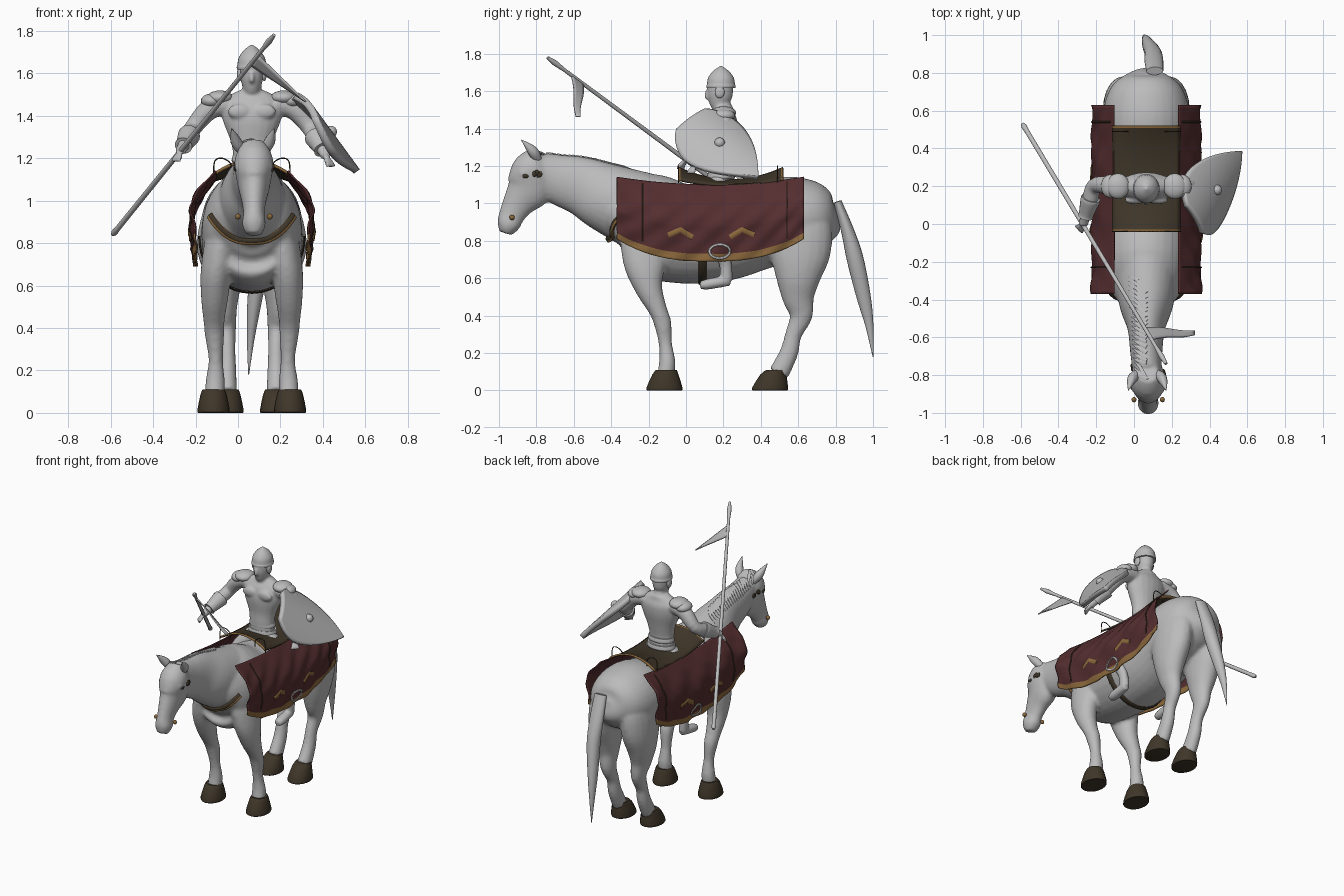
import bpy, bmesh, math
from mathutils import Vector

if "Cube" in bpy.data.objects:
    bpy.data.objects.remove(bpy.data.objects["Cube"])

CX = 0.065                      # centre line of horse and rider
SIDES = ((-1, "right"), (1, "left"))
X, Y, Z = Vector((1, 0, 0)), Vector((0, 1, 0)), Vector((0, 0, 1))


def material(name, rgb):
    m = bpy.data.materials.new(name)
    m.use_nodes = True
    m.diffuse_color = (*rgb, 1)
    m.node_tree.nodes["Principled BSDF"].inputs["Base Color"].default_value = (*rgb, 1)
    return m


grey = material("pale grey", (0.5, 0.5, 0.5))
red = material("dark red cloth", (0.09, 0.027, 0.029))
gold = material("dull gold", (0.26, 0.14, 0.045))
brown = material("dark brown leather", (0.05, 0.037, 0.022))


def resample(rows, steps):
    """Catmull-Rom interpolation of rows of numbers."""
    rows = [Vector(r) for r in rows]
    out = []
    for i in range(len(rows) - 1):
        a, b = rows[i], rows[i + 1]
        p, q = rows[max(i - 1, 0)], rows[min(i + 2, len(rows) - 1)]
        for k in range(steps):
            t = k / steps
            out.append(0.5 * (2 * a + (b - p) * t + (2 * p - 5 * a + 4 * b - q) * t * t
                              + (3 * a - p - 3 * b + q) * t ** 3))
    return out + [rows[-1]]


def tube(bm, rows, steps=4, n=20, hint=X, axis=None, s=1, cx=CX):
    """Capped tube of elliptical rings; rows are offset, y, z, side radius, other radius."""
    rows = resample(rows, steps)
    pts = [Vector((cx + s * r[0], r[1], r[2])) for r in rows]
    rings = []
    for i, (p, r) in enumerate(zip(pts, rows)):
        t = axis or (pts[min(i + 1, len(pts) - 1)] - pts[max(i - 1, 0)]).normalized()
        side = (hint - hint.dot(t) * t).normalized()
        up = t.cross(side)
        angles = [2 * math.pi * k / n for k in range(n)]
        rings.append([bm.verts.new(p + side * math.cos(a) * max(r[3], .001)
                                   + up * math.sin(a) * max(r[4], .001)) for a in angles])
    for a, b in zip(rings, rings[1:]):
        for k in range(n):
            bm.faces.new((a[k], a[(k + 1) % n], b[(k + 1) % n], b[k]))
    bm.faces.new(rings[0])
    bm.faces.new(rings[-1])


def sheet(bm, func, nu, nv, rule=lambda u, v: 0):
    """Grid surface from func(u, v), coloured by rule."""
    g = [[bm.verts.new(func(i / nu, j / nv)) for j in range(nv + 1)] for i in range(nu + 1)]
    for i in range(nu):
        for j in range(nv):
            f = bm.faces.new((g[i][j], g[i + 1][j], g[i + 1][j + 1], g[i][j + 1]))
            f.material_index = rule((i + .5) / nu, (j + .5) / nv)


def ball(bm, centre, size):
    made = bmesh.ops.create_uvsphere(bm, u_segments=20, v_segments=12, radius=1)["verts"]
    for v in made:
        v.co = Vector(centre) + Vector(a * b for a, b in zip(v.co, size))


def finish(name, bm, *mats, voxel=0, thick=0):
    bmesh.ops.recalc_face_normals(bm, faces=bm.faces)
    me = bpy.data.meshes.new(name)
    bm.to_mesh(me)
    bm.free()
    ob = bpy.data.objects.new(name, me)
    bpy.context.collection.objects.link(ob)
    if voxel:
        m = ob.modifiers.new("fuse", "REMESH")
        m.mode, m.voxel_size = "VOXEL", voxel
        m = ob.modifiers.new("soften", "SMOOTH")
        m.factor, m.iterations = 0.5, 5
        bpy.context.view_layer.update()
        dg = bpy.context.evaluated_depsgraph_get()
        me = bpy.data.meshes.new_from_object(ob.evaluated_get(dg))
        ob.modifiers.clear()
        ob.data = me
    for m in mats:
        me.materials.append(m)
    if thick:
        m = ob.modifiers.new("thickness", "SOLIDIFY")
        m.thickness, m.offset = thick, 0
    bpy.ops.object.select_all(action="DESELECT")
    ob.select_set(True)
    bpy.context.view_layer.objects.active = ob
    bpy.ops.object.shade_smooth_by_angle(angle=math.radians(40))
    return ob


# Horse: trunk, neck, head and legs fused into one skin
bm = bmesh.new()
tube(bm, [(0, -.43, .86, .05, .05), (0, -.4, .88, .14, .15), (0, -.33, .9, .2, .23),
          (0, -.2, .88, .232, .28), (0, 0, .83, .24, .26), (0, .2, .835, .245, .25),
          (0, .4, .88, .24, .23), (0, .55, .915, .232, .23), (0, .66, .925, .215, .205),
          (0, .74, .925, .175, .165), (0, .79, .925, .11, .11), (0, .815, .93, .04, .05)], n=32)
tube(bm, [(0, -.2, .94, .18, .22), (0, -.42, 1.03, .145, .185), (0, -.55, 1.09, .1, .158),
          (0, -.68, 1.13, .085, .135), (.005, -.79, 1.18, .075, .1)], n=28)
tube(bm, [(.01, -.79, 1.27, .055, .05), (.01, -.825, 1.19, .092, .105), (.01, -.835, 1.09, .08, .125),
          (.01, -.89, 1.01, .06, .09), (.01, -.93, .94, .05, .07), (.01, -.95, .885, .056, .062),
          (.01, -.965, .84, .035, .035)], n=24)
for s, _ in SIDES:
    tube(bm, [(.1, -.22, .95, .05, .07), (.13, -.22, .85, .08, .13), (.165, -.22, .68, .075, .115),
              (.175, -.2, .55, .065, .075), (.178, -.15, .43, .05, .05), (.175, -.125, .36, .045, .047),
              (.17, -.11, .25, .034, .036), (.172, -.1, .15, .046, .044), (.175, -.11, .08, .046, .046)], s=s)
    tube(bm, [(.08, .62, 1.0, .05, .08), (.11, .61, .9, .1, .165), (.13, .61, .74, .1, .165),
              (.135, .6, .6, .085, .12), (.13, .6, .5, .062, .088), (.12, .615, .4, .046, .062),
              (.115, .575, .3, .038, .045), (.115, .55, .2, .042, .05), (.115, .495, .09, .046, .055)], s=s)
    ball(bm, (CX + .01 + s * .068, -.865, 1.16), (.025, .03, .022))
horse = finish("horse_body", bm, grey, voxel=.012)


def snap(p, gap=.004):
    _, co, normal, _ = horse.closest_point_on_mesh(Vector(p))
    return co + normal * gap


# Ears, hooves, eyes and bit knobs
for s, side in SIDES:
    bm = bmesh.new()
    tube(bm, [(.05, -.79, 1.23, .02, .022), (.08, -.82, 1.28, .026, .028), (.1, -.88, 1.34, .002, .002)],
         s=s, n=12, cx=CX + .005)
    finish(side + "_ear", bm, grey)
    for part, off, y, toe in (("front", .18, -.105, -.115), ("hind", .115, .485, .45)):
        bm = bmesh.new()
        tube(bm, [(off, y, .11, .052, .055), (off, (y + toe) / 2, .085, .062, .07),
                  (off, toe, .015, .076, .096), (off, toe, 0, .073, .093)], steps=2, axis=-Z, s=s)
        finish(f"{part}_{side}_hoof", bm, brown)
    bm = bmesh.new()
    ball(bm, snap((CX + .01 + s * .15, -.865, 1.135), -.002), (.008, .018, .011))
    for k in range(4):
        ball(bm, snap((CX + .01 + s * .15, -.8 + .014 * k, 1.155 + .008 * math.sin(k * 2)), 0),
             (.008, .012, .016))
    finish(side + "_eye", bm, brown)
    bm = bmesh.new()
    ball(bm, (CX + .01 + s * .075, -.93, .925), (.013, .014, .014))
    finish(side + "_bit_knob", bm, gold)

# Tail and mane
bm = bmesh.new()
tube(bm, [(.045, .81, 1.01, .045, .022), (.04, .865, .85, .05, .035), (.035, .905, .7, .045, .045),
          (.01, .95, .5, .032, .038), (-.005, .98, .35, .018, .022), (-.015, 1, .18, .002, .002)])
finish("tail", bm, grey)
bm = bmesh.new()
for i in range(22):
    y = -.8 + i * .024
    top = snap((CX, y, 1.5), .002)
    low = snap((CX - .11, y + .02, top.z - .05), .003)
    mid = snap((CX - .06, y + .005, top.z), .005)
    tube(bm, [(*top, .006, .012), (*mid, .006, .01), (*low, .001, .001)], cx=0, hint=Z, n=6, steps=2)
finish("mane", bm, grey)


# Cloth panels with gilt hems, straps, chevrons and rings
def drape(s, y, v, gap=0.0):
    u = y + .37
    k = (2 * u - 1) ** 2
    low = .69 + .12 * abs(2 * u - 1) ** 2.6
    off = .17 + .115 * math.sin(min(v / .55, 1) * math.pi / 2) - .02 * max(0, v - .55) / .45
    off += .009 * math.sin(y * 31 + v * 5) * math.sin(v * 13 + y * 6) * min(1, 4 * v)
    top = 1.1 + .04 * k
    return Vector((CX + s * (off + gap), y, top + (low - top) * v))


def plate(name, s, path, mat, width):
    bm = bmesh.new()
    rows = [(*drape(s, y, v, .007), .004, width) for y, v in path]
    tube(bm, rows, steps=1, n=8, cx=0)
    finish(name, bm, mat)


for s, side in SIDES:
    bm = bmesh.new()
    sheet(bm, lambda u, v: drape(s, u - .37, v), 64, 40, lambda u, v: int(v > .89))
    finish(side + "_cloth_panel", bm, red, gold, thick=.008)
    for name, y in (("front", -.23), ("rear", .54)):
        plate(f"{side}_{name}_strap", s, [(y, i / 28) for i in range(1, 25)], brown, .004)
    for name, y in (("front", -.03), ("rear", .3)):
        arms = [(y + d * .0162, .6 + abs(d) * .022) for d in range(-4, 5)]
        plate(f"{side}_{name}_chevron", s, arms, gold, .014)
    ring = [(.18 + .055 * math.cos(a), .87 + .09 * math.sin(a))
            for a in (math.pi * i / 10 for i in range(21))]
    plate(side + "_cloth_ring", s, ring, grey, .007)
    # Saddle grab loops
    for name, y in (("front", -.04), ("rear", .49)):
        bm = bmesh.new()
        tube(bm, [(o, y, z, .003, .003) for o, z in
                  ((.1, 1.13), (.1, 1.175), (.14, 1.2), (.175, 1.185), (.18, 1.11))], s=s, n=8, hint=Y)
        finish(f"{side}_{name}_loop", bm, brown)


# Saddle with raised ends
def seat(u, v):
    y, a = -.04 + .56 * u, 2 * v - 1
    k = (2 * u - 1) ** 2
    edge, crown = 1.095 + .03 * k, 1.125 + .065 * k
    return Vector((CX + a * .178, y, edge + (crown - edge) * (1 - a * a)))


bm = bmesh.new()
sheet(bm, seat, 60, 16, lambda u, v: int(.972 < abs(2 * u - 1)))
finish("saddle", bm, brown, gold, thick=.012)

# Girth and breast collar
bm = bmesh.new()
ring = [snap((CX + .4 * math.sin(a), .09, .84 - .4 * math.cos(a)), .004)
        for a in (math.pi * (i / 20 - .5) for i in range(21))]
tube(bm, [(p.x, .09, p.z, .022, .007) for p in ring], steps=1, cx=0, hint=Y, n=8)
finish("girth", bm, brown)
path = []
for i in range(25):
    a = i / 12 - 1
    _, hit, normal, _ = horse.ray_cast(Vector((CX + .19 * a, -.7, .815 + .115 * abs(a) ** 2.6)), Y)
    path.append(hit + normal * .004)
for name, mat, depth, width in (("breast_collar", brown, .013, .014), ("collar_piping", gold, .009, .021)):
    bm = bmesh.new()
    tube(bm, [(*p, depth, width) for p in path], steps=2, cx=0, hint=Y, n=12)
    finish(name, bm, mat)

# Rider: trunk, head, arms, hands and legs fused
bm = bmesh.new()
tube(bm, [(0, .19, 1.08, .095, .07), (0, .18, 1.2, .088, .062), (0, .185, 1.28, .1, .066),
          (0, .19, 1.38, .138, .08), (0, .2, 1.45, .145, .074), (0, .205, 1.49, .115, .055),
          (0, .21, 1.52, .055, .045)])
tube(bm, [(0, .215, 1.44, .05, .045), (0, .205, 1.5, .044, .045), (0, .185, 1.535, .044, .056),
          (0, .182, 1.58, .055, .068), (0, .185, 1.65, .058, .07)])
tube(bm, [(0, .118, 1.605, .008, .012), (0, .108, 1.572, .012, .012), (0, .122, 1.562, .01, .01)])
for s, side in SIDES:
    hand = Vector((.335, -.005, 1.235)) if s < 0 else Vector((.35, .05, 1.21))
    elbow = Vector((.275, .2, 1.345))
    wrist = elbow.lerp(hand, .85)
    tube(bm, [(.11, .2, 1.46, .055, .055), (.2, .205, 1.43, .05, .05), (*elbow, .042, .042),
              (*elbow.lerp(hand, .4), .042, .042), (*wrist, .026, .026), (*hand, .03, .022)], s=s, n=16)
    ball(bm, (CX + s * .06, .125, 1.42), (.055, .02, .035))
    for f in range(4):
        tip = hand + Vector((.005 + .012 * f, -.045 + .012 * f, -.05))
        tube(bm, [(*hand, .011, .011), (*hand.lerp(tip, .6), .011, .011), (*tip, .008, .008)], s=s, n=8)
    # Leg tucked under the cloth, toe forward
    tube(bm, [(.06, .18, 1.1, .06, .06), (.17, .13, .98, .045, .05), (.23, .17, .8, .03, .045),
              (.205, .21, .68, .028, .034), (.195, .215, .59, .03, .034)], s=s)
    tube(bm, [(.195, .235, .59, .024, .03), (.195, .18, .58, .032, .03), (.195, .11, .567, .034, .028),
              (.195, .075, .562, .024, .02)], s=s)
    # Cuff and layered shoulder guard
    cuff = bmesh.new()
    tube(cuff, [(*elbow.lerp(hand, t), r, r) for t, r in ((.3, .05), (.38, .052), (.7, .04), (.78, .042))], s=s)
    finish(side + "_cuff", cuff, grey)
    guard = bmesh.new()
    ball(guard, (CX + s * .15, .2, 1.485), (.062, .068, .034))
    ball(guard, (CX + s * .19, .2, 1.47), (.05, .062, .034))
    finish(side + "_shoulder_guard", guard, grey)
finish("rider", bm, grey, voxel=.008)

# Helmet and belts
bm = bmesh.new()
tube(bm, [(0, .187, z, r, r * 1.1) for z, r in
          ((1.618, .07), (1.63, .071), (1.638, .068), (1.67, .063), (1.7, .045), (1.72, .024), (1.734, .004))],
     axis=Z, steps=3, n=28)
for s, _ in SIDES:
    ball(bm, (CX + s * .058, .18, 1.595), (.012, .026, .032))
finish("helmet", bm, grey)
bm = bmesh.new()
for z, rx, ry in ((1.2, .09, .064), (1.15, .098, .07)):
    tube(bm, [(0, .187, z - .02, rx, ry), (0, .187, z - .01, rx + .005, ry + .005),
              (0, .187, z + .012, rx, ry)], axis=Z, n=28)
finish("belt", bm, grey)

# Lance and pennant
butt, tip = Vector((-.59, .53, .84)), Vector((.17, -.74, 1.78))
bm = bmesh.new()
tube(bm, [(*butt.lerp(tip, t), r, r) for t, r in
          ((0, .009), (.01, .015), (.03, .013), (.4, .012), (.93, .01), (.97, .015), (1, .008))], cx=0, steps=1, n=12)
finish("lance", bm, grey)
bm = bmesh.new()
fly = Vector((.32, -.575, 1.465))
sheet(bm, lambda u, v: butt.lerp(tip, .85 + .05 * v).lerp(fly + Y * .025 * (.5 - v), u)
      + Y * .005 * math.sin(u * 6), 16, 4)
finish("pennant", bm, grey, thick=.008)

# Shield: curved leaf shape facing outward and up, with a boss
centre = Vector((.415, .18, 1.305))
out = Vector((.77, 0, .64))
along = Vector((.42, .66, -.575)).normalized()
across = out.cross(along)


def shield(u, v):
    a = -.23 + .53 * u
    t = (a + .06) / .36 if a > -.06 else (a + .06) / -.19
    half = .185 * (1 - t ** 1.7) if a > -.06 else .185 * math.sqrt(1 - t * t * .9)
    b = (2 * v - 1) * (half + .003)
    return centre + along * a + across * b + out * (.018 - 1.4 * b * b)


bm = bmesh.new()
sheet(bm, shield, 32, 20)
finish("shield", bm, grey, thick=.034)
bm = bmesh.new()
ball(bm, centre + out * .03, (.028, .028, .028))
finish("shield_boss", bm, grey)
